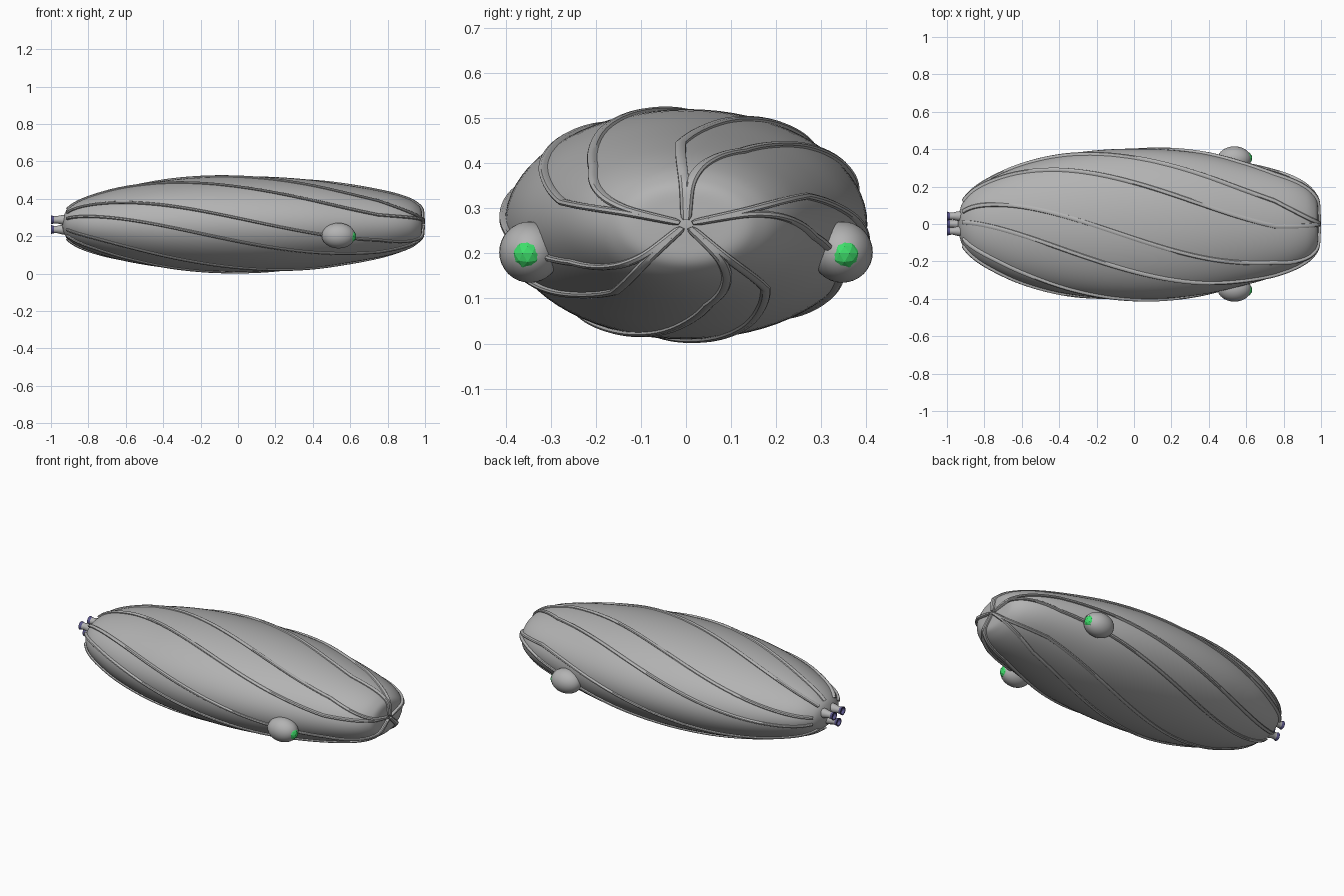
import bpy, bmesh, math
from mathutils import Vector, Matrix

cube = bpy.data.objects.get("Cube")
if cube:
    bpy.data.objects.remove(cube)

AXIS_Z = 0.265   # height of the hull axis
SQUASH = 0.635   # hull height over hull width


def material(name, rgb):
    m = bpy.data.materials.new(name)
    m.use_nodes = True
    m.diffuse_color = (*rgb, 1)
    m.node_tree.nodes["Principled BSDF"].inputs["Base Color"].default_value = (*rgb, 1)
    return m


GREY = material("hull grey", (0.45, 0.45, 0.45))
GREEN = material("lamp green", (0.05, 0.75, 0.15))
VIOLET = material("exhaust violet", (0.1, 0.09, 0.25))


def finish(name, bm, mats, smooth=True):
    bmesh.ops.recalc_face_normals(bm, faces=bm.faces)
    mesh = bpy.data.meshes.new(name)
    bm.to_mesh(mesh)
    bm.free()
    ob = bpy.data.objects.new(name, mesh)
    bpy.context.collection.objects.link(ob)
    for m in mats:
        mesh.materials.append(m)
    if smooth:
        bpy.ops.object.select_all(action="DESELECT")
        ob.select_set(True)
        bpy.context.view_layer.objects.active = ob
        bpy.ops.object.shade_smooth_by_angle(angle=math.radians(35))
    return ob


def loft(bm, rings):
    """Skin a list of closed rings and cap both ends."""
    rows = [[bm.verts.new(p) for p in ring] for ring in rings]
    n = len(rows[0])
    for a, b in zip(rows, rows[1:]):
        for i in range(n):
            j = (i + 1) % n
            bm.faces.new((a[i], a[j], b[j], b[i]))
    bm.faces.new(rows[0])
    bm.faces.new(rows[-1])


# Hull outline as (x, half width), smoothed
outline = [(-.94, .02), (-.932, .07), (-.91, .125), (-.85, .19), (-.75, .25),
           (-.6, .313), (-.4, .366), (-.2, .394), (0, .403), (.2, .396),
           (.4, .371), (.6, .325), (.75, .282), (.85, .245), (.92, .205),
           (.96, .165), (.98, .125), (.985, .06), (.987, .005)]


def smooth_path(pts, steps):
    v = [Vector(p) for p in pts]
    v = [2 * v[0] - v[1]] + v + [2 * v[-1] - v[-2]]
    out = []
    for a, b, c, d in zip(v, v[1:], v[2:], v[3:]):
        for k in range(steps):
            t = k / steps
            out.append(b + (c - a) * t / 2 + (a - 2.5 * b + 2 * c - d / 2) * t ** 2
                       + (1.5 * (b - c) + (d - a) / 2) * t ** 3)
    return out + [v[-2]]


path = smooth_path(outline, 5)


def on_hull(x, r, ang):
    return Vector((x, r * math.cos(ang), AXIS_Z + SQUASH * r * math.sin(ang)))


bm = bmesh.new()
SIDES = 72
loft(bm, [[on_hull(p.x, p.y, math.tau * i / SIDES) for i in range(SIDES)] for p in path])
finish("hull", bm, [GREY])


# Five pairs of raised ribs that twist along the hull and meet at the nose
def rib(bm, spoke, side):
    rings = []
    for k in range(1, len(path) - 1):
        p = path[k]
        if p.x < -0.915:
            continue
        d = (path[k + 1] - path[k - 1]).normalized()
        normal = Vector((-d.y, d.x))
        spread = 14 * min(1, (1 - p.x) / 0.25) ** 0.7
        ang = math.radians(90 + 72 * spoke - 47 * (1 - p.x) + side * spread)
        ring = []
        for w, h in ((-.013, -.012), (-.011, .008), (-.005, .013),
                     (.005, .013), (.011, .008), (.013, -.012)):
            q = p + normal * h
            ring.append(on_hull(q.x, max(q.y, .001), ang + max(-.4, min(.4, w / p.y))))
        rings.append(ring)
    loft(bm, rings)


bm = bmesh.new()
for spoke in range(5):
    for side in (-1, 1):
        rib(bm, spoke, side)
finish("twisted_ribs", bm, [GREY])

# Side pods, each with a faceted lamp at its front end
for name, s in (("left", 1), ("right", -1)):
    bm = bmesh.new()
    bmesh.ops.create_uvsphere(bm, u_segments=32, v_segments=16, radius=1,
                              matrix=Matrix.Translation((.537, s * .347, .203))
                              @ Matrix.Diagonal((.09, .068, .068, 1)))
    finish("pod_" + name, bm, [GREY])
    bm = bmesh.new()
    bmesh.ops.create_icosphere(bm, subdivisions=2, radius=.036,
                               matrix=Matrix.Translation((.597, s * .352, .2)))
    finish("lamp_" + name, bm, [GREEN], smooth=False)

# Three small exhaust nozzles at the stern
for i, (y, z) in enumerate(((.042, .288), (-.038, .288), (0, .236))):
    bm = bmesh.new()
    prof = ((-.91, .027), (-.94, .026), (-.97, .019), (-.985, .02),
            (-1, .024), (-1, .019), (-.985, .013))
    loft(bm, [[(x, y + r * math.cos(math.tau * k / 20), z + r * math.sin(math.tau * k / 20))
               for k in range(20)] for x, r in prof])
    for f in bm.faces:
        f.material_index = 1 if f.calc_center_median().x < -.984 else 0
    finish("nozzle_%d" % (i + 1), bm, [GREY, VIOLET])
